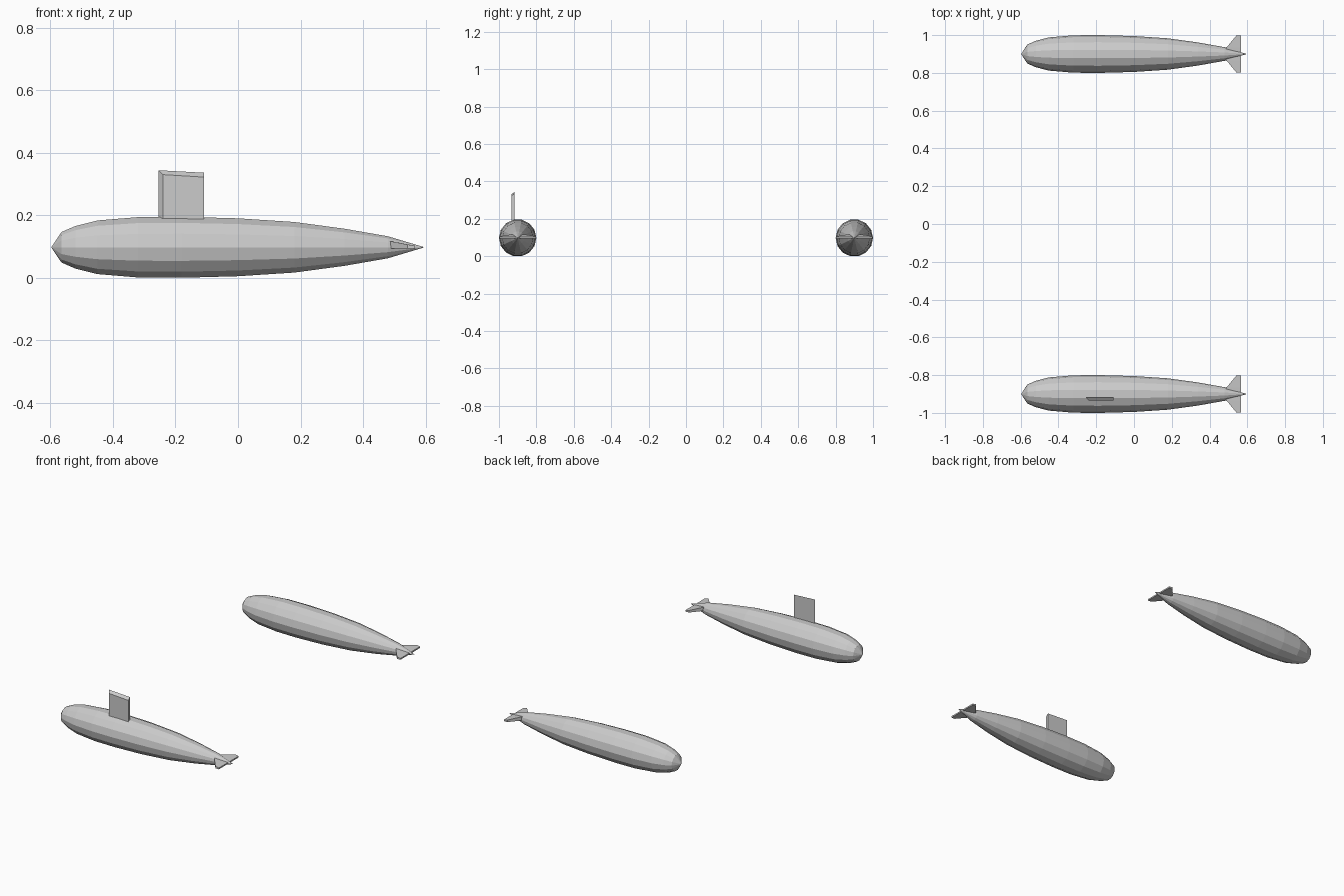
import bpy, bmesh, math

cube = bpy.data.objects.get("Cube")
if cube:
    bpy.data.objects.remove(cube, do_unlink=True)

SIDES = 14
AXIS_Z = 0.0975
HULL_Y = 0.9

grey = bpy.data.materials.new("hull grey")
grey.use_nodes = True
color = (0.6, 0.6, 0.6, 1)
grey.diffuse_color = color
grey.node_tree.nodes["Principled BSDF"].inputs["Base Color"].default_value = color


def finish(name, bm):
    bmesh.ops.recalc_face_normals(bm, faces=bm.faces)
    mesh = bpy.data.meshes.new(name)
    bm.to_mesh(mesh)
    bm.free()
    mesh.materials.append(grey)
    obj = bpy.data.objects.new(name, mesh)
    bpy.context.collection.objects.link(obj)
    return obj


def loft(name, rings):
    """Skin a list of equal-length point rings and cap both ends."""
    bm = bmesh.new()
    loops = [[bm.verts.new(p) for p in ring] for ring in rings]
    n = len(loops[0])
    for a, b in zip(loops, loops[1:]):
        for i in range(n):
            j = (i + 1) % n
            bm.faces.new((a[i], a[j], b[j], b[i]))
    bm.faces.new(loops[0])
    bm.faces.new(loops[-1])
    return finish(name, bm)


# Hull: (x, radius) from nose to tail
profile = [(-0.597, 0.001), (-0.565, 0.05), (-0.52, 0.07), (-0.45, 0.088),
           (-0.32, 0.099), (-0.18, 0.1), (0.0, 0.095), (0.18, 0.083),
           (0.34, 0.061), (0.48, 0.036), (0.594, 0.001)]


def hull(name, y):
    angles = [2 * math.pi * i / SIDES for i in range(SIDES)]
    loft(name, [[(x, y + r * math.cos(a), AXIS_Z + r * math.sin(a))
                 for a in angles] for x, r in profile])


# Tail fin: thick leading edge at the root, thin swept tip
def tail_fin(name, y, side):
    def section(span, lead, top):
        v = y + side * span
        low = AXIS_Z - 0.004
        return [(lead, v, low), (0.566, v, low),
                (0.566, v, AXIS_Z + 0.005), (lead, v, top)]
    loft(name, [section(0.0, 0.475, AXIS_Z + 0.02),
                section(0.035, 0.49, AXIS_Z + 0.019),
                section(0.0975, 0.542, AXIS_Z + 0.009)])


for label, y in (("front", -HULL_Y), ("rear", HULL_Y)):
    hull(label + "_hull", y)
    for side_name, side in (("near", -1), ("far", 1)):
        tail_fin(f"{label}_{side_name}_tail_fin", y, side)


# Upright sail on the front hull, with slanted leading and top edges
def sail_side(y, lead, top):
    return [(lead, y, 0.15), (-0.108, y, 0.15),
            (-0.108, y, top - 0.008), (lead, y, top)]


loft("sail", [sail_side(-0.934, -0.24, 0.33), sail_side(-0.917, -0.255, 0.344)])
